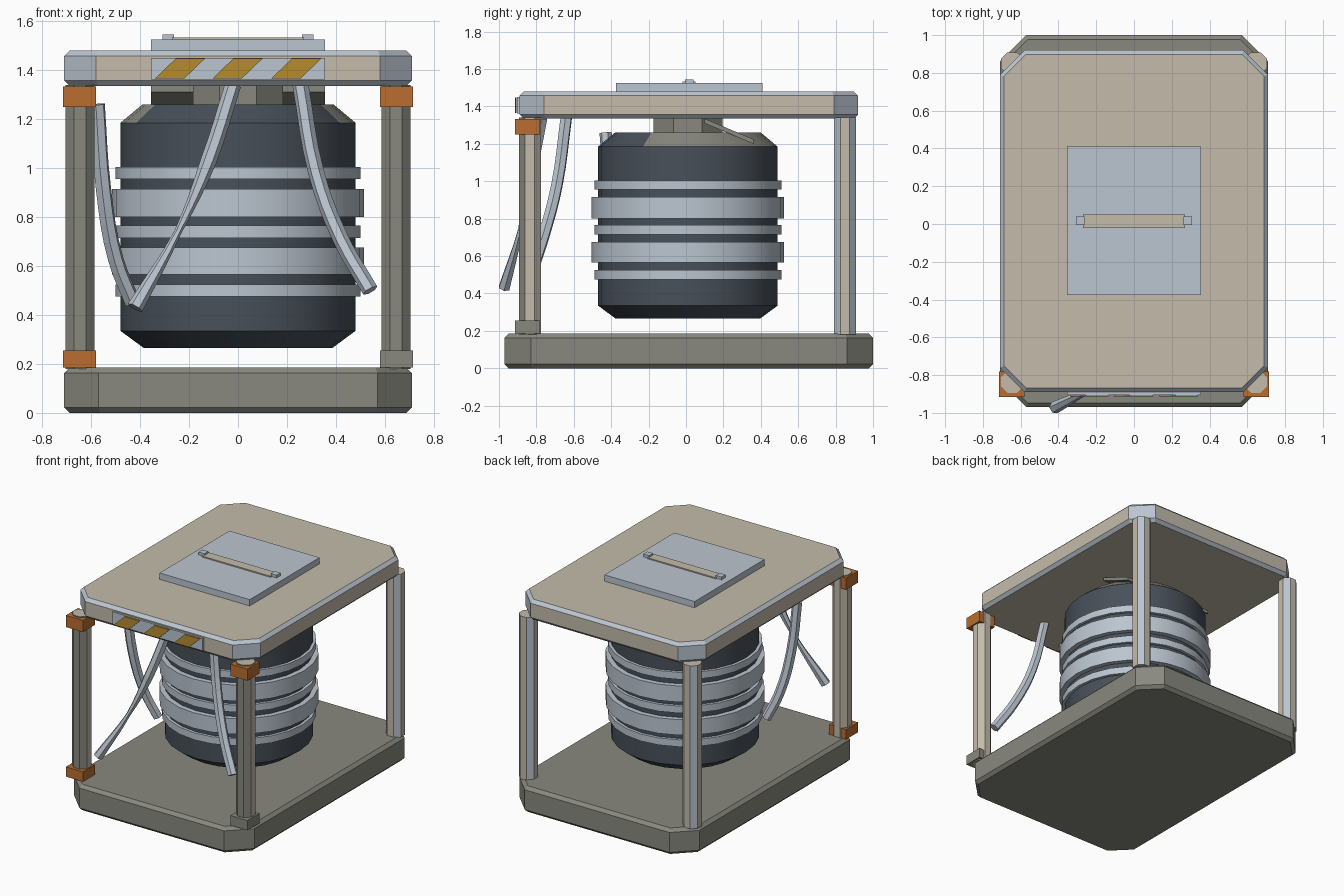
import bpy, bmesh, math
from mathutils import Vector

if "Cube" in bpy.data.objects:
    bpy.data.objects.remove(bpy.data.objects["Cube"], do_unlink=True)


def material(name, r, g, b):
    m = bpy.data.materials.new(name)
    m.use_nodes = True
    m.diffuse_color = (r, g, b, 1)
    m.node_tree.nodes["Principled BSDF"].inputs["Base Color"].default_value = (r, g, b, 1)
    return m


BEIGE = material("warm beige", .55, .50, .41)
GREY = material("warm grey", .25, .25, .215)
METAL = material("pale blue metal", .50, .56, .63)
DARK = material("dark slate", .065, .08, .10)
ORANGE = material("orange", .48, .155, .03)
YELLOW = material("ochre yellow", .46, .26, .03)


def finish(name, bm, mats, rule=None, smooth=False):
    """Turn a bmesh into an object; rule(face) picks the material slot."""
    bmesh.ops.recalc_face_normals(bm, faces=bm.faces)
    bm.normal_update()
    if rule:
        for f in bm.faces:
            f.material_index = rule(f)
    me = bpy.data.meshes.new(name)
    bm.to_mesh(me)
    bm.free()
    for m in mats:
        me.materials.append(m)
    ob = bpy.data.objects.new(name, me)
    bpy.context.collection.objects.link(ob)
    if smooth:
        bpy.ops.object.select_all(action='DESELECT')
        ob.select_set(True)
        bpy.context.view_layer.objects.active = ob
        bpy.ops.object.shade_smooth_by_angle(angle=math.radians(25))
    return ob


def loft(name, rings, mats, rule=None, smooth=False):
    """Skin a stack of equal-sized closed rings and cap both ends."""
    bm = bmesh.new()
    vs = [[bm.verts.new(p) for p in ring] for ring in rings]
    n = len(vs[0])
    for a, b in zip(vs, vs[1:]):
        for i in range(n):
            j = (i + 1) % n
            bm.faces.new((a[i], a[j], b[j], b[i]))
    bm.faces.new(vs[0][::-1])
    bm.faces.new(vs[-1])
    return finish(name, bm, mats, rule, smooth)


def box(name, x, y, z, mat):
    rings = [[(x[0], y[0], h), (x[1], y[0], h), (x[1], y[1], h), (x[0], y[1], h)] for h in z]
    return loft(name, rings, [mat])


def circle(cx, cy, r, z, n, turn=0.0):
    return [(cx + r * math.cos(math.tau * (i + turn) / n),
             cy + r * math.sin(math.tau * (i + turn) / n), z) for i in range(n)]


def slab(name, hx, y0, y1, z0, z1, corner, edge, mats, rule=None):
    """Chamfered-corner plate with bevelled rims."""
    cy, hy = (y0 + y1) / 2, (y1 - y0) / 2

    def ring(inset, z):
        a, b, c = hx - inset, hy - inset, corner - inset * .6
        pts = []
        for sx, sy, flip in ((1, 1, 0), (-1, 1, 1), (-1, -1, 0), (1, -1, 1)):
            pair = [(sx * a, cy + sy * (b - c), z), (sx * (a - c), cy + sy * b, z)]
            pts += pair[::-1] if flip else pair
        return pts
    return loft(name, [ring(edge, z0), ring(0, z0 + edge), ring(0, z1 - edge), ring(edge, z1)],
                mats, rule)


# Base and roof; the roof has metal bevels and corners
def roof_rule(f):
    n = f.normal
    return int(max(abs(n.x), abs(n.y), abs(n.z)) < .95)


slab("base", .71, -.97, 1.0, 0, .185, .14, .022, [GREY])
slab("roof", .71, -.89, .92, 1.335, 1.48, .13, .022, [BEIGE, METAL], roof_rule)


# Octagonal corner posts
def front_post_rule(f):
    return 1 if f.normal.y < -.3 else 0


def back_post_rule(f):
    n = f.normal
    return int(max(abs(n.x), abs(n.y), abs(n.z)) < .95)


for side, sx in (("left", 1), ("right", -1)):
    for end, y, mats, rule in (("front", -.835, [BEIGE, GREY], front_post_rule),
                               ("back", .85, [BEIGE, METAL], back_post_rule)):
        loft(f"{end}_{side}_post", [circle(sx * .645, y, .064, z, 8, .5) for z in (.18, 1.34)],
             mats, rule)
    # Corner brackets on the front posts
    xs = sorted((sx * .58, sx * .715))
    box(f"{side}_top_bracket", xs, (-.915, -.78), (1.25, 1.333), ORANGE)
    box(f"{side}_bottom_bracket", xs, (-.915, -.78), (.185, .255), GREY if sx > 0 else ORANGE)

# Hanging drum
CY = .01
profile = [(.385, .265), (.48, .335), (.48, 1.185), (.39, 1.26)]


def drum_rule(f):
    c = f.calc_center_median()
    return int(c.z > 1.2 and c.y > -.2)


loft("drum", [circle(0, CY, r, z, 24) for r, z in profile], [DARK, GREY], drum_rule, True)

# Bands around the drum
for i, (r, z0, z1) in enumerate([(.50, .475, .525), (.515, .565, .675), (.50, .715, .765),
                                 (.515, .80, .915), (.50, .955, 1.005)]):
    loft(f"drum_band_{i + 1}", [circle(0, CY, r, z, 24) for z in (z0, z1)], [METAL], None, True)

# Neck and slanted hanger plate under the roof
loft("neck", [circle(0, CY, .2, z, 8, .5) for z in (1.25, 1.34)], [GREY])
plate = [(.10, 1.335), (.10, 1.31), (.36, 1.20), (.36, 1.225)]
loft("hanger_plate", [[(x, y, z) for y, z in plate] for x in (-.355, .355)], [GREY])

# Roof hatch with its handle
box("hatch", (-.355, .355), (-.375, .41), (1.475, 1.525), METAL)
for side, sx in (("left", 1), ("right", -1)):
    box(f"{side}_handle_mount", sorted((sx * .262, sx * .308)), (-.005, .04), (1.52, 1.545), METAL)
box("handle_bar", (-.27, .27), (-.02, .05), (1.52, 1.533), BEIGE)

# Hazard plate with slanted stripes
box("hazard_plate", (-.355, .355), (-.904, -.885), (1.362, 1.45), METAL)
for i, x in enumerate((-.34, -.105, .135)):
    corners = [(x, 1.365), (x + .12, 1.365), (x + .205, 1.447), (x + .085, 1.447)]
    loft(f"hazard_stripe_{i + 1}", [[(px, y, pz) for px, pz in corners] for y in (-.914, -.905)],
         [YELLOW])


# Loose six-sided hoses
def hose(name, points, pinch=None):
    cu = bpy.data.curves.new(name, 'CURVE')
    cu.dimensions = '3D'
    cu.bevel_depth = .033
    cu.bevel_resolution = 1
    cu.resolution_u = 4
    cu.use_fill_caps = True
    sp = cu.splines.new('BEZIER')
    sp.bezier_points.add(len(points) - 1)
    for i, (bp, p) in enumerate(zip(sp.bezier_points, points)):
        bp.co = Vector(p)
        bp.handle_left_type = bp.handle_right_type = 'AUTO'
        bp.radius = .45 if i == pinch else 1
    cu.materials.append(METAL)
    ob = bpy.data.objects.new(name, cu)
    bpy.context.collection.objects.link(ob)
    for s in cu.splines:
        s.use_smooth = False


hose("side_hose", [(-.575, -.43, 1.26), (-.55, -.40, .92), (-.50, -.34, .63), (-.43, -.29, .45)])
hose("middle_hose", [(-.02, -.77, 1.34), (-.12, -.83, 1.03), (-.245, -.885, .74),
                     (-.42, -.972, .43)], 2)
hose("left_hose", [(.255, -.64, 1.34), (.32, -.69, .98), (.42, -.76, .71), (.54, -.83, .50)])
